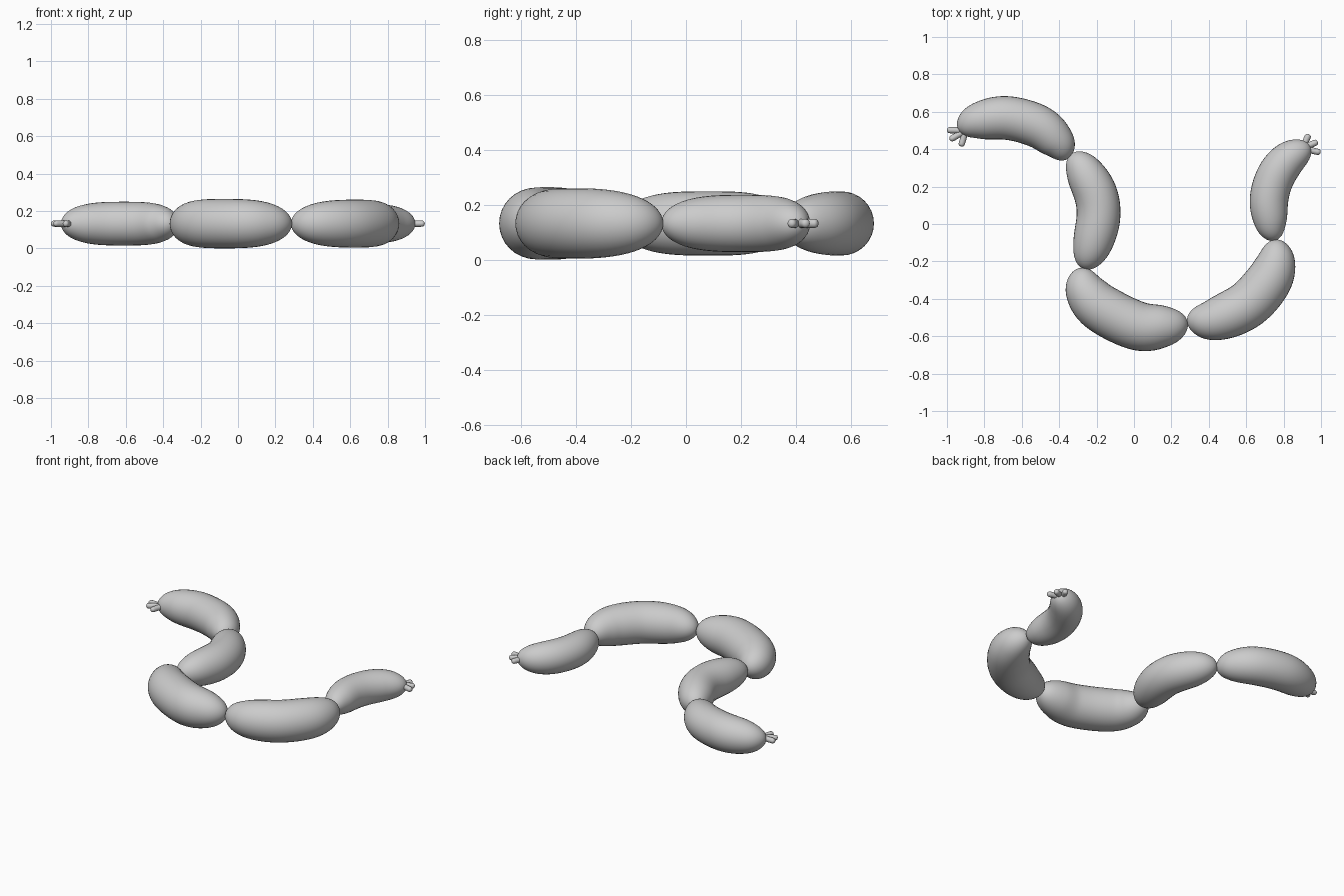
import bpy, bmesh, math
from mathutils import Vector

if "Cube" in bpy.data.objects:
    bpy.data.objects.remove(bpy.data.objects["Cube"])

Z = 0.132
SIDES, RINGS = 32, 48


def smooth_path(pts, n):
    """Catmull-Rom through the points, as a dense list."""
    p = [Vector((x, y, Z)) for x, y in pts]
    p = [2 * p[0] - p[1]] + p + [2 * p[-1] - p[-2]]
    out = []
    for i in range(1, len(p) - 2):
        a, b, c, d = p[i - 1:i + 3]
        for k in range(n):
            t = k / n
            out.append(0.5 * (2 * b + (c - a) * t + (2 * a - 5 * b + 4 * c - d) * t * t
                              + (3 * b - a - 3 * c + d) * t ** 3))
    out.append(p[-2])
    return out


def at_length(path, f):
    """Point at fraction f of the path length."""
    seg = [(b - a).length for a, b in zip(path, path[1:])]
    s = f * sum(seg)
    for i, l in enumerate(seg):
        if s <= l or i == len(seg) - 1:
            return path[i].lerp(path[i + 1], min(s / l, 1))
        s -= l


def tube(name, pts, radius, power, sides=SIDES, rings=RINGS):
    """Round-ended body swept along a flat path."""
    path = smooth_path(pts, 20)
    bm = bmesh.new()
    loops = []
    for i in range(1, rings):
        u = -math.cos(math.pi * i / rings)
        f = (u + 1) / 2
        c = at_length(path, f)
        tan = (at_length(path, min(f + .06, 1)) - at_length(path, max(f - .06, 0))).normalized()
        side = Vector((-tan.y, tan.x, 0))
        r = radius * math.sqrt(1 - abs(u) ** power)
        loops.append([bm.verts.new(c + side * r * math.cos(a) + Vector((0, 0, r * math.sin(a))))
                      for a in (2 * math.pi * k / sides for k in range(sides))])
    start, end = bm.verts.new(path[0]), bm.verts.new(path[-1])
    for k in range(sides):
        j = (k + 1) % sides
        for a, b in zip(loops, loops[1:]):
            bm.faces.new((a[k], a[j], b[j], b[k]))
        bm.faces.new((start, loops[0][j], loops[0][k]))
        bm.faces.new((end, loops[-1][k], loops[-1][j]))
    bmesh.ops.recalc_face_normals(bm, faces=bm.faces)
    for face in bm.faces:
        face.smooth = True
    me = bpy.data.meshes.new(name)
    bm.to_mesh(me)
    bm.free()
    bpy.context.collection.objects.link(bpy.data.objects.new(name, me))


# Sausage links, in chain order
links = [
    (0.117, [(-.94, .505), (-.84, .548), (-.68, .567), (-.51, .52), (-.405, .43), (-.36, .345)]),
    (0.117, [(-.335, .375), (-.27, .285), (-.205, .16), (-.19, .04), (-.22, -.1), (-.27, -.24)]),
    (0.132, [(-.29, -.235), (-.26, -.35), (-.175, -.45), (.02, -.545), (.17, -.545), (.287, -.525)]),
    (0.128, [(.283, -.515), (.43, -.51), (.6, -.435), (.715, -.31), (.758, -.2), (.76, -.083)]),
    (0.104, [(.755, -.088), (.732, 0), (.722, .13), (.755, .25), (.825, .345), (.94, .42)]),
]
for i, (r, pts) in enumerate(links):
    tube(f"sausage_link_{i + 1}", pts, r, 3.0)

# Tied casing ends: three small prongs at each tip
ends = {
    "left": ((-.9, .5), [(-1.0, .502), (-.985, .45), (-.925, .415)]),
    "right": ((.9, .405), [(.935, .48), (.982, .44), (.998, .382)]),
}
for side, (base, tips) in ends.items():
    for i, tip in enumerate(tips):
        tube(f"casing_prong_{side}_{i + 1}", [base, tip], 0.017, 8, 12, 16)
